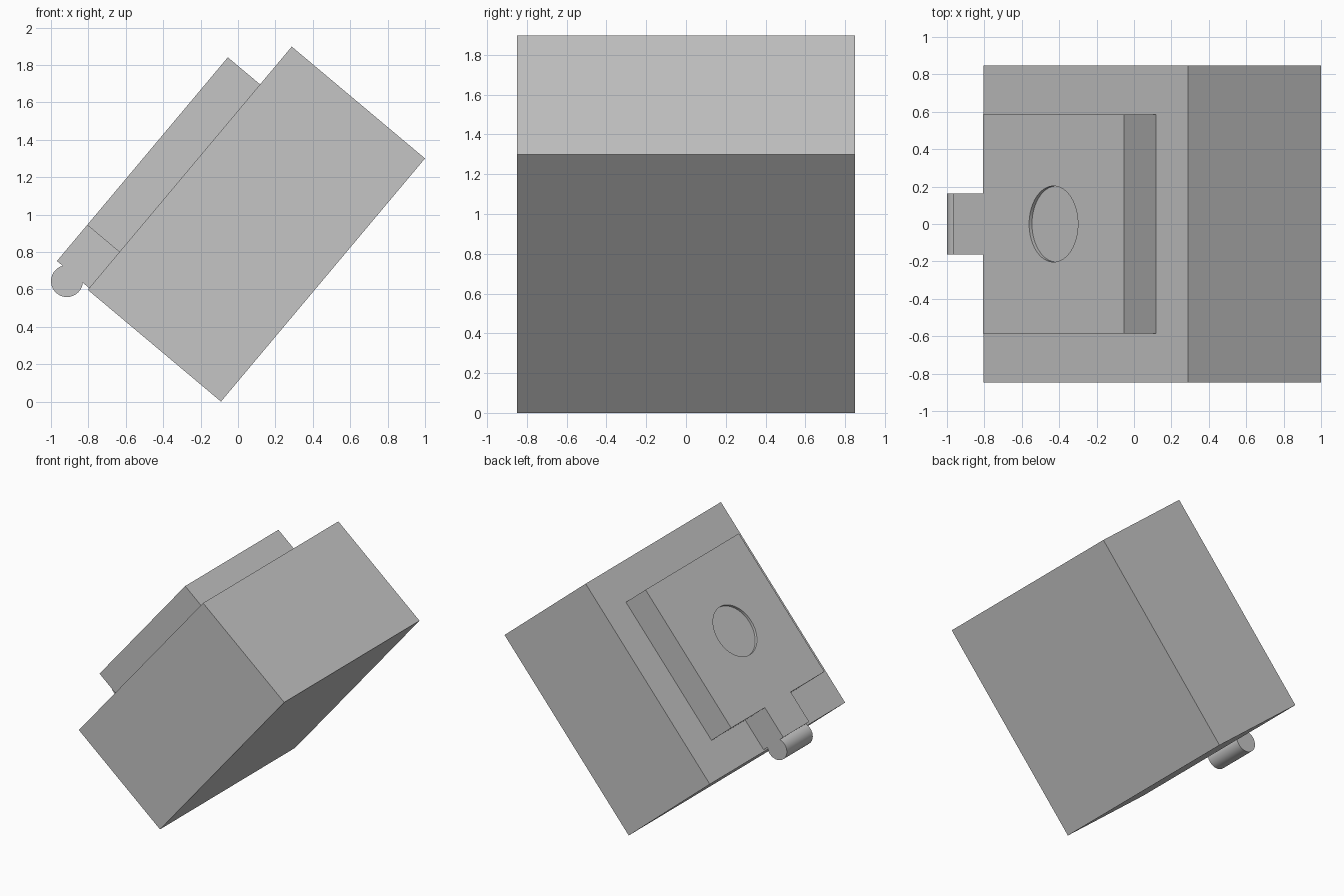
import bpy
import bmesh
from math import radians
from mathutils import Matrix, Vector

if "Cube" in bpy.data.objects:
    bpy.data.objects.remove(bpy.data.objects["Cube"])

SIDE, DEPTH = 1.697, 0.93       # main block: square side and thickness
PLATE, RAISE = 1.17, 0.225      # raised plate: square side and thickness
TAB_WIDTH = 0.325
TOP = DEPTH + RAISE

# The whole body leans on one edge, tilted about y
TILT = Matrix.Translation((-0.091, 0, 0)) @ Matrix.Rotation(radians(-50), 4, "Y")

grey = bpy.data.materials.new("plain grey")
grey.use_nodes = True
GREY = (0.56, 0.56, 0.56, 1)
grey.diffuse_color = GREY
grey.node_tree.nodes["Principled BSDF"].inputs["Base Color"].default_value = GREY


def finish(name, bm):
    mesh = bpy.data.meshes.new(name)
    bm.to_mesh(mesh)
    bm.free()
    mesh.materials.append(grey)
    obj = bpy.data.objects.new(name, mesh)
    bpy.context.collection.objects.link(obj)
    obj.matrix_world = TILT
    return obj


def box(name, u0, u1, width, v0, v1):
    """Box in the tilted frame, centred across y."""
    bm = bmesh.new()
    place = Matrix.Translation(((u0 + u1) / 2, 0, (v0 + v1) / 2))
    size = Matrix.Diagonal((u1 - u0, width, v1 - v0, 1))
    bmesh.ops.create_cube(bm, size=1, matrix=place @ size)
    return finish(name, bm)


def cylinder(name, centre, radius, length, turn=0):
    bm = bmesh.new()
    place = Matrix.Translation(Vector(centre)) @ Matrix.Rotation(radians(turn), 4, "X")
    bmesh.ops.create_cone(bm, cap_ends=True, segments=64, radius1=radius,
                          radius2=radius, depth=length, matrix=place)
    return finish(name, bm)


def activate(obj):
    bpy.ops.object.select_all(action="DESELECT")
    obj.select_set(True)
    bpy.context.view_layer.objects.active = obj


# Block, plate and hinge tab
edge = (SIDE - PLATE) / 2
box("main_block", 0, SIDE, SIDE, 0, DEPTH)
plate = box("raised_plate", edge, edge + PLATE, PLATE, DEPTH, TOP)
box("hinge_tab", 0.012, edge, TAB_WIDTH, DEPTH, TOP)

# Hinge pin along the end of the tab
pin = cylinder("hinge_pin", (-0.036, 0, 1.045), 0.085, TAB_WIDTH, turn=90)

# Shallow round recess in the plate
cutter = cylinder("recess_cutter", (SIDE / 2, 0, TOP), 0.203, 0.04)
cutter.hide_render = True
cut = plate.modifiers.new("recess", "BOOLEAN")
cut.operation = "DIFFERENCE"
cut.solver = "EXACT"
cut.object = cutter
activate(plate)
bpy.ops.object.modifier_apply(modifier=cut.name)
bpy.data.objects.remove(cutter)

for obj in (plate, pin):
    activate(obj)
    bpy.ops.object.shade_smooth_by_angle(angle=radians(30))
